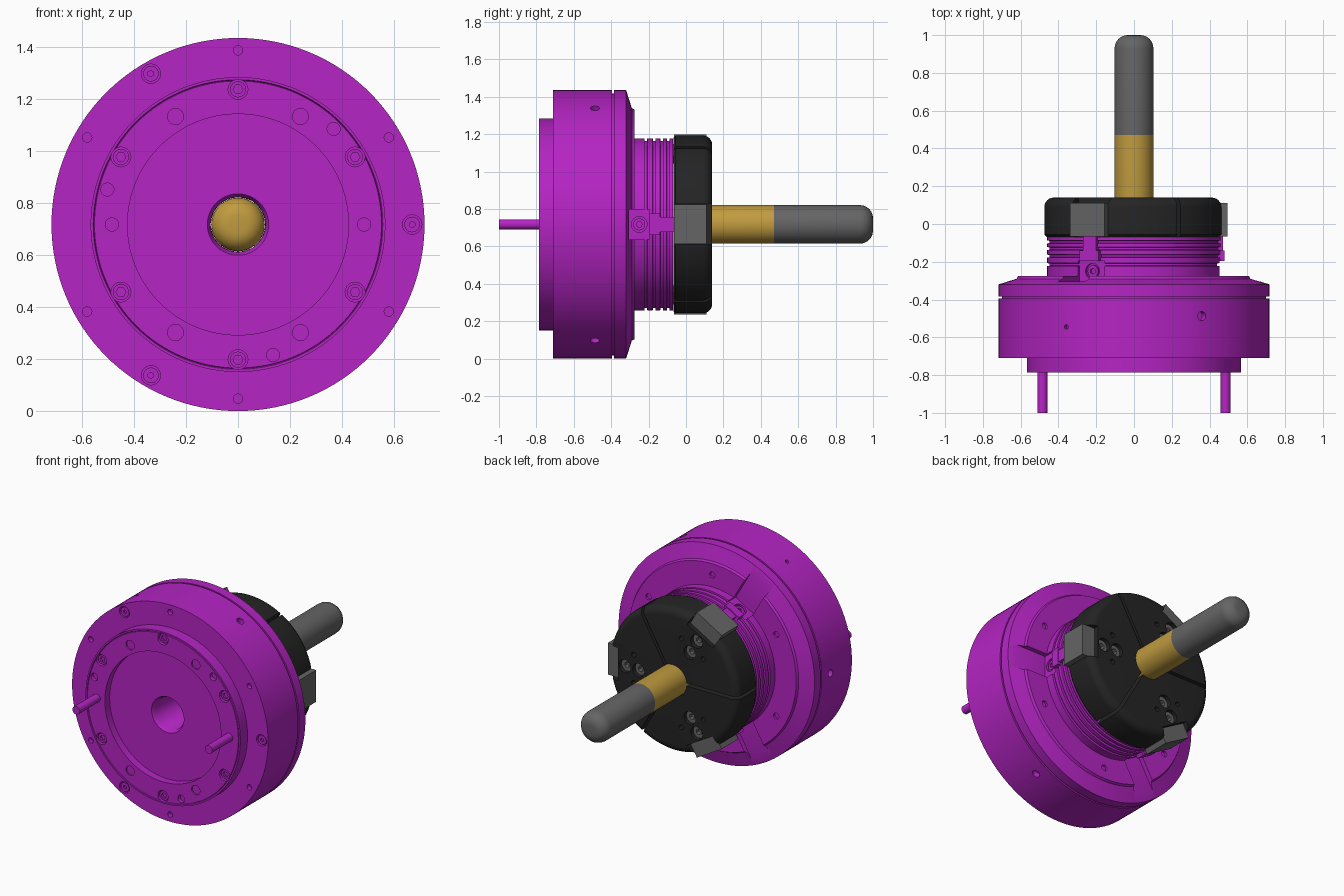
import bpy
import bmesh
from math import radians, pi, sin, cos
from mathutils import Matrix, Vector

if "Cube" in bpy.data.objects:
    bpy.data.objects.remove(bpy.data.objects["Cube"], do_unlink=True)

AXIS_Z = 0.7175           # height of the main axis, which runs along y
JAWS = (0, 120, 240)
GAPS = (60, 180, 300)
SIXTH = range(30, 390, 60)


def material(name, color):
    m = bpy.data.materials.new(name)
    m.use_nodes = True
    m.diffuse_color = (*color, 1)
    m.node_tree.nodes["Principled BSDF"].inputs["Base Color"].default_value = (*color, 1)
    return m


PURPLE = material("purple", (0.46, 0.018, 0.55))
GOLD = material("gold", (0.53, 0.33, 0.05))
GREY = material("grey", (0.13, 0.13, 0.13))
BLACK = material("black", (0.018, 0.018, 0.018))


def finish(bm, name, *mats):
    bmesh.ops.recalc_face_normals(bm, faces=bm.faces)
    me = bpy.data.meshes.new(name)
    bm.to_mesh(me)
    bm.free()
    ob = bpy.data.objects.new(name, me)
    ob.location.z = AXIS_Z
    bpy.context.collection.objects.link(ob)
    for m in mats:
        me.materials.append(m)
    return ob


def activate(ob):
    bpy.ops.object.select_all(action='DESELECT')
    ob.select_set(True)
    bpy.context.view_layer.objects.active = ob


def smooth(ob):
    activate(ob)
    bpy.ops.object.shade_smooth_by_angle(angle=radians(30))


def cut(ob, bm):
    cutter = finish(bm, "cutter")
    cutter.hide_render = True
    mod = ob.modifiers.new("cut", 'BOOLEAN')
    mod.operation = 'DIFFERENCE'
    mod.solver = 'EXACT'
    mod.object = cutter
    activate(ob)
    bpy.ops.object.modifier_apply(modifier=mod.name)
    bpy.data.objects.remove(cutter, do_unlink=True)


def lathe(profile, closed=True, steps=128):
    """Spin (radius, y) points round the y axis."""
    bm = bmesh.new()
    vs = [bm.verts.new((r, y, 0)) for r, y in profile]
    pairs = list(zip(vs, vs[1:])) + ([(vs[-1], vs[0])] if closed else [])
    es = [bm.edges.new(p) for p in pairs]
    bmesh.ops.spin(bm, geom=vs + es, axis=(0, 1, 0), cent=(0, 0, 0),
                   angle=2 * pi, steps=steps, use_merge=True)
    bmesh.ops.remove_doubles(bm, verts=bm.verts, dist=1e-5)
    return bm


def turn(a):
    return Matrix.Rotation(-radians(a), 4, 'Y')


def pin(bm, r, y0, y1, rad, a, segs=24):
    """Cylinder along y at a polar position."""
    m = turn(a) @ Matrix.Translation((rad, (y0 + y1) / 2, 0)) @ Matrix.Rotation(pi / 2, 4, 'X')
    bmesh.ops.create_cone(bm, cap_ends=True, segments=segs, radius1=r, radius2=r,
                          depth=y1 - y0, matrix=m)


def spoke(bm, r, r0, r1, y, a, segs=24):
    """Cylinder pointing outward from the axis."""
    m = turn(a) @ Matrix.Translation(((r0 + r1) / 2, y, 0)) @ Matrix.Rotation(pi / 2, 4, 'Y')
    bmesh.ops.create_cone(bm, cap_ends=True, segments=segs, radius1=r, radius2=r,
                          depth=r1 - r0, matrix=m)


def block(bm, r0, r1, y0, y1, width, a):
    m = (turn(a) @ Matrix.Translation(((r0 + r1) / 2, (y0 + y1) / 2, 0))
         @ Matrix.Diagonal((r1 - r0, y1 - y0, width, 1)))
    bmesh.ops.create_cube(bm, size=1, matrix=m)


def arc(cx, cy, r, a0, a1, n=6):
    return [(cx + r * cos(radians(a0 + (a1 - a0) * i / n)),
             cy + r * sin(radians(a0 + (a1 - a0) * i / n))) for i in range(n + 1)]


# Turned body: register plate, drum, chamfered cover and grooved neck
R = AXIS_Z
profile = [(0.105, -0.71), (0.118, -0.735), (0.425, -0.735), (0.425, -0.785),
           (0.552, -0.785), (0.554, -0.78), (0.557, -0.785), (0.567, -0.785), (0.567, -0.71),
           (R, -0.71), (R, -0.395), (0.70, -0.395), (0.70, -0.384), (R, -0.384),
           (R, -0.32), (0.622, -0.29), (0.614, -0.275), (0.46, -0.275)]
for y in (-0.215, -0.17, -0.13, -0.095):
    profile += [(0.46, y - 0.008), (0.447, y - 0.006), (0.447, y + 0.006), (0.46, y + 0.008)]
profile += [(0.46, -0.07), (0.105, -0.07)]
body = finish(lathe(profile), "chuck_body", PURPLE)

# Slide channels in the cover
bm = bmesh.new()
for a in JAWS:
    block(bm, 0.44, 0.73, -0.305, -0.195, 0.16, a)
cut(body, bm)

# Holes in the faces and in the rim
bm = bmesh.new()
for a in SIXTH:
    pin(bm, 0.038, -0.80, -0.75, 0.52, a)
    pin(bm, 0.018, -0.72, -0.68, 0.67, a, 16)
    pin(bm, 0.020, -0.29, -0.26, 0.54, a, 16)
for a in (60, 120, 240, 300):
    pin(bm, 0.031, -0.80, -0.775, 0.48, a)
for a in (45, 165, 285):
    pin(bm, 0.025, -0.80, -0.76, 0.52, a)
for a in JAWS:
    pin(bm, 0.037, -0.72, -0.69, 0.67, a)
    spoke(bm, 0.042, 0.425, 0.50, -0.25, a)
for a in GAPS:
    spoke(bm, 0.024, 0.68, 0.75, -0.487, a)
spoke(bm, 0.012, 0.69, 0.75, -0.545, 120, 16)
cut(body, bm)
smooth(body)

# Socket screws seated in the body
bm, sockets = bmesh.new(), bmesh.new()
for a in SIXTH:
    pin(bm, 0.031, -0.775, -0.745, 0.52, a)
    pin(sockets, 0.019, -0.80, -0.76, 0.52, a, 6)
for a in JAWS:
    pin(bm, 0.030, -0.705, -0.68, 0.67, a)
    pin(sockets, 0.012, -0.72, -0.695, 0.67, a, 6)
    spoke(bm, 0.032, 0.41, 0.435, -0.25, a)
    spoke(sockets, 0.016, 0.425, 0.46, -0.25, a, 6)
screws = finish(bm, "body_screws", PURPLE)
cut(screws, sockets)
smooth(screws)

# Guide pins on the mounting face
bm = bmesh.new()
for a in (0, 180):
    pin(bm, 0.027, -1.0, -0.75, 0.485, a, 32)
smooth(finish(bm, "guide_pins", PURPLE))

# Keyed slides joining the neck to the jaws
bm = bmesh.new()
for a in JAWS:
    block(bm, 0.40, 0.478, -0.195, -0.14, 0.115, a)
    block(bm, 0.40, 0.472, -0.14, -0.05, 0.08, a)
finish(bm, "jaw_slides", PURPLE)

# Soft top jaws: a rounded ring split into three
RJ = 0.475
profile = ([(0.104, -0.068), (RJ - 0.012, -0.068), (RJ, -0.055)]
           + arc(RJ - 0.05, 0.09, 0.05, 0, 90) + [(0.104, 0.14)])
jaws = finish(lathe(profile), "top_jaws", BLACK)
bm = bmesh.new()
for a in GAPS:
    block(bm, 0.07, 0.60, -0.2, 0.3, 0.02, a)
for a in JAWS:
    block(bm, 0.40, 0.60, -0.2, 0.3, 0.216, a)
    for rad in (0.25, 0.35):
        pin(bm, 0.043, 0.06, 0.2, rad, a)
    for side in (-18, 18):
        pin(bm, 0.016, 0.08, 0.2, 0.30, a + side, 16)
cut(jaws, bm)
smooth(jaws)

# Grey jaw blocks at the rim
bm = bmesh.new()
for a in JAWS:
    block(bm, 0.395, 0.495, -0.065, 0.11, 0.21, a)
finish(bm, "jaw_blocks", GREY)

# Jaw screws with hex sockets
bm, sockets = bmesh.new(), bmesh.new()
for a in JAWS:
    for rad in (0.25, 0.35):
        pin(bm, 0.041, 0.05, 0.115, rad, a)
        pin(sockets, 0.02, 0.09, 0.15, rad, a, 6)
screws = finish(bm, "jaw_screws", GREY)
cut(screws, sockets)
smooth(screws)

# Clamped bar: gold half inside, grey half outside
SPLIT, RB, ROUND = 0.47, 0.103, 0.07
profile = ([(0, -0.06)] + arc(RB - ROUND, -0.06 + ROUND, ROUND, -90, 0) + [(RB, SPLIT)]
           + arc(RB - ROUND, 1 - ROUND, ROUND, 0, 90) + [(0, 1.0)])
bm = lathe(profile, closed=False, steps=64)
for f in bm.faces:
    f.material_index = int(f.calc_center_median().y > SPLIT)
smooth(finish(bm, "workpiece_bar", GOLD, GREY))
